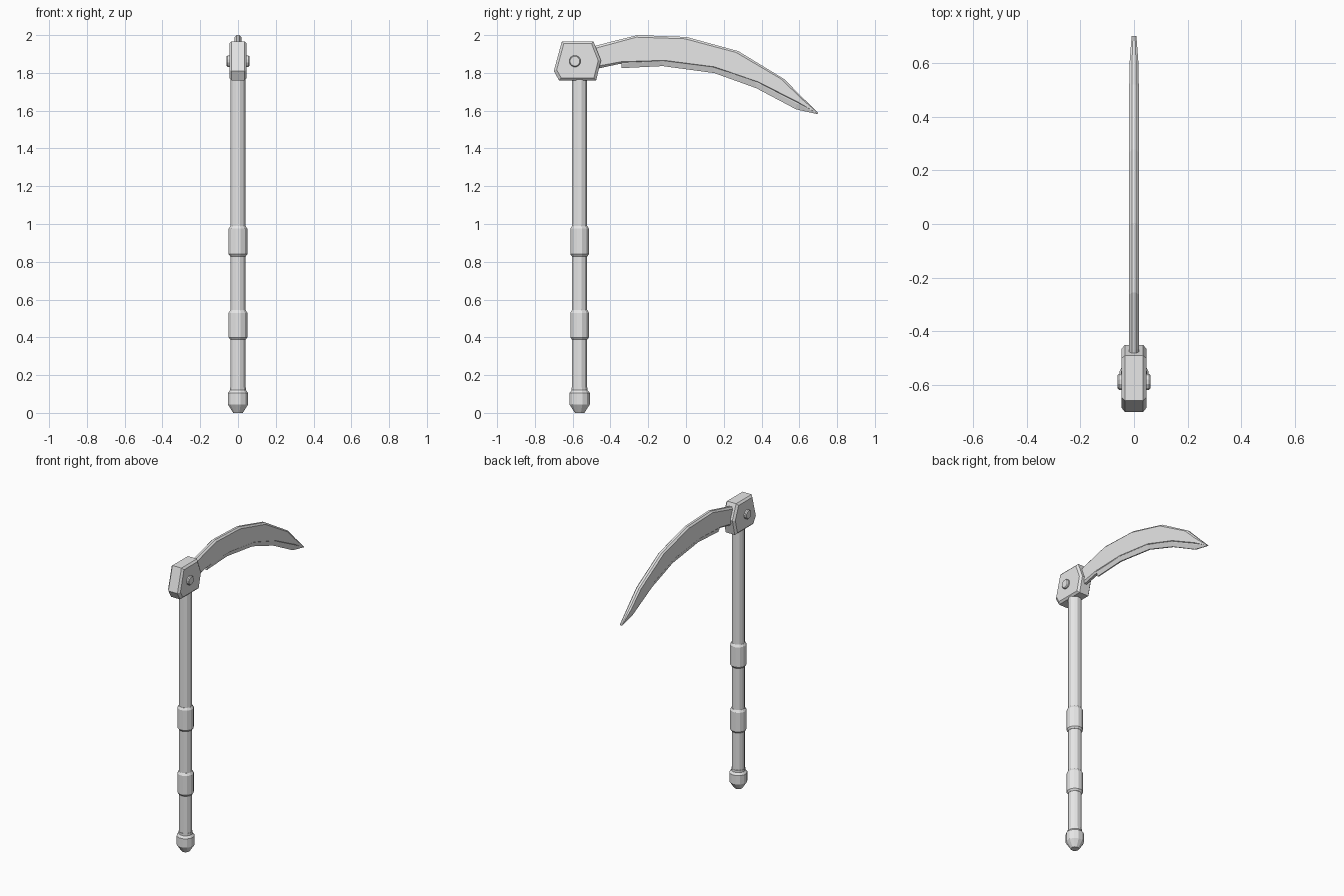
import bpy, bmesh, math

if "Cube" in bpy.data.objects:
    bpy.data.objects.remove(bpy.data.objects["Cube"])

grey = bpy.data.materials.new("plain_grey")
grey.diffuse_color = (0.8, 0.8, 0.8, 1)
grey.use_nodes = True
grey.node_tree.nodes["Principled BSDF"].inputs["Base Color"].default_value = grey.diffuse_color


def loft(name, rings):
    """Bridge closed rings of equal length and cap both ends."""
    bm = bmesh.new()
    vs = [[bm.verts.new(p) for p in r] for r in rings]
    n = len(vs[0])
    for a, b in zip(vs, vs[1:]):
        for i in range(n):
            j = (i + 1) % n
            bm.faces.new((a[i], a[j], b[j], b[i]))
    bm.faces.new(vs[0])
    bm.faces.new(vs[-1])
    bmesh.ops.recalc_face_normals(bm, faces=bm.faces)
    me = bpy.data.meshes.new(name)
    bm.to_mesh(me)
    bm.free()
    me.materials.append(grey)
    ob = bpy.data.objects.new(name, me)
    bpy.context.collection.objects.link(ob)
    return ob


def ring(r, sides=12):
    angles = [2 * math.pi * (i + 0.5) / sides for i in range(sides)]
    return [(r * math.cos(a), r * math.sin(a)) for a in angles]


SHAFT_Y = -0.563


def turned(name, profile):
    """Turned part on the shaft axis from (radius, z) pairs."""
    return loft(name, [[(x, SHAFT_Y + y, z) for x, y in ring(r)] for r, z in profile])


# Shaft, grips and pommel
turned("shaft", [(0.041, 0.11), (0.041, 1.80)])
for name, z0, z1 in (("lower_grip", 0.388, 0.545), ("upper_grip", 0.828, 0.99)):
    turned(name, [(0.042, z0), (0.051, z0 + 0.012), (0.051, z1 - 0.015), (0.042, z1)])
turned("pommel", [(0.026, 0), (0.056, 0.045), (0.056, 0.105), (0.044, 0.12), (0.044, 0.135)])

# Head block: chamfered polygon plate
outline = [(-0.657, 1.967), (-0.49, 1.967), (-0.45, 1.865),
           (-0.476, 1.76), (-0.672, 1.76), (-0.70, 1.81)]
cy, cz = -0.573, 1.863


def head_ring(x, s):
    return [(x, cy + (y - cy) * s, cz + (z - cz) * s) for y, z in outline]


loft("head_block", [head_ring(-0.046, 0.88), head_ring(-0.034, 1),
                    head_ring(0.034, 1), head_ring(0.046, 0.88)])

# Pin through the head
loft("head_pin", [[(x, -0.588 + a, 1.862 + b) for a, b in ring(r)]
                  for x, r in ((-0.061, 0.026), (-0.055, 0.031),
                               (0.055, 0.031), (0.061, 0.026))])


def blade(name, stations, section):
    """Loft a mirrored (x, distance fraction) section between top and bottom curves."""
    rings = []
    for top, bot, s in stations:
        half = []
        length = math.dist(top, bot)
        for x, t in section(length):
            half.append((x * s, top[0] + (bot[0] - top[0]) * t, top[1] + (bot[1] - top[1]) * t))
        rings.append(half + [(-x, y, z) for x, y, z in reversed(half)])
    return loft(name, rings)


def body_section(length):
    c = min(0.2, 0.013 / length)
    return [(0.008, 0), (0.018, c), (0.018, 1 - c), (0.008, 1)]


# Curved blade body
blade("blade_body", [
    ((-0.52, 1.932), (-0.52, 1.81), 1),
    ((-0.467, 1.947), (-0.456, 1.825), 1),
    ((-0.256, 2.0), (-0.35, 1.848), 1),
    ((0.003, 1.99), (-0.124, 1.857), 1),
    ((0.277, 1.915), (0.14, 1.825), 1),
    ((0.52, 1.767), (0.372, 1.75), 1),
    ((0.61, 1.676), (0.585, 1.64), 0.9),
    ((0.70, 1.588), (0.697, 1.583), 0.5)], body_section)

# Sharpened cutting edge below the body
blade("cutting_edge", [
    ((-0.34, 1.865), (-0.342, 1.825), 1),
    ((-0.124, 1.88), (-0.124, 1.836), 1),
    ((0.13, 1.85), (0.15, 1.799), 1),
    ((0.36, 1.775), (0.372, 1.719), 1),
    ((0.585, 1.66), (0.583, 1.607), 0.9),
    ((0.698, 1.588), (0.695, 1.582), 0.5)],
    lambda length: [(0.014, 0), (0.014, 0.4), (0.004, 1)])
